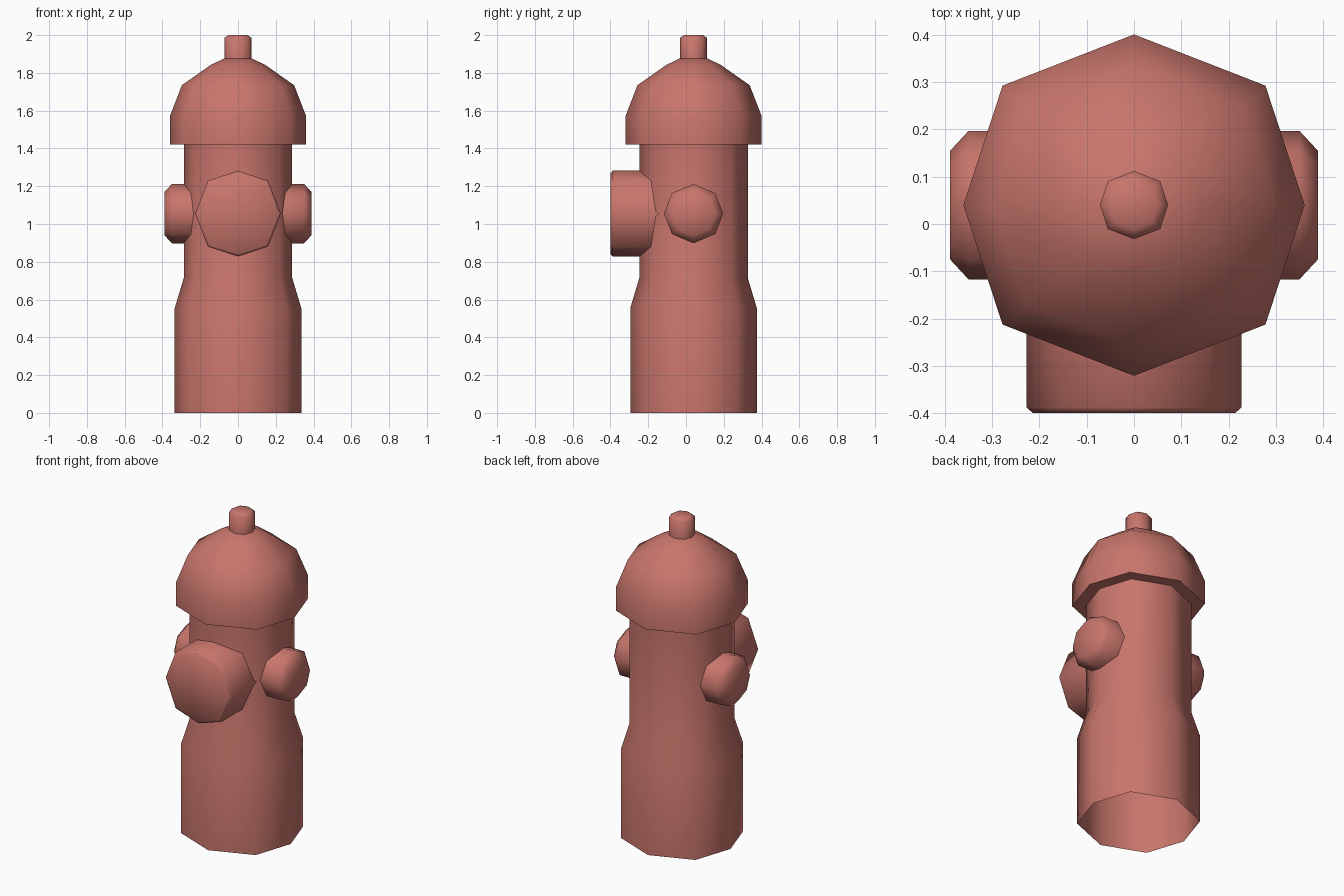
import bpy, bmesh, math
from mathutils import Vector

if "Cube" in bpy.data.objects:
    bpy.data.objects.remove(bpy.data.objects["Cube"])

red = bpy.data.materials.new("hydrant_red")
red.diffuse_color = (0.58, 0.18, 0.15, 1)
red.use_nodes = True
red.node_tree.nodes["Principled BSDF"].inputs["Base Color"].default_value = red.diffuse_color


def octagon(u, v):
    """Unit eight-sided ring whose diagonal corners sit at (u, v)."""
    return [(1, 0), (u, v), (0, 1), (-u, v), (-1, 0), (-u, -v), (0, -1), (u, -v)]


def lathe(name, profile, ring, origin, a, b, axis):
    """Sweep the ring through (radius, distance) stations; the far end is capped."""
    o, a, b, axis = (Vector(p) for p in (origin, a, b, axis))
    bm = bmesh.new()
    loops = [[bm.verts.new(o + axis * d + (a * p + b * q) * r) for p, q in ring]
             for r, d in profile]
    for lo, hi in zip(loops, loops[1:]):
        for i in range(8):
            j = (i + 1) % 8
            bm.faces.new((lo[i], lo[j], hi[j], hi[i]))
    if a.cross(b).dot(axis) < 0:
        bmesh.ops.reverse_faces(bm, faces=bm.faces[:])
    bm.normal_update()
    # end cap, wound to face along the axis
    if name != "body":
        cap = bm.faces.new(loops[-1])
        cap.normal_update()
        if cap.normal.dot(axis) < 0:
            cap.normal_flip()
    me = bpy.data.meshes.new(name)
    bm.to_mesh(me)
    bm.free()
    me.shade_smooth()
    me.set_sharp_from_angle(angle=math.radians(55))
    me.materials.append(red)
    ob = bpy.data.objects.new(name, me)
    bpy.context.collection.objects.link(ob)
    return ob


X, Y, Z = (1, 0, 0), (0, 1, 0), (0, 0, 1)
upright = octagon(0.77, 0.70)
centre = (0, 0.04, 0)

# Barrel with wider foot, open underneath
lathe("body", [(0.335, 0), (0.335, 0.555), (0.287, 0.715), (0.287, 1.42)],
      upright, centre, X, Y, Z)

# Domed cap with overhanging rim
lathe("bonnet", [(0.287, 1.42), (0.361, 1.42), (0.361, 1.57), (0.297, 1.735),
                 (0.143, 1.843), (0.072, 1.877)], upright, centre, X, Y, Z)

# Operating nut on top
lathe("top_nut", [(0.072, 1.87), (0.072, 1.985), (0.05, 2.0)],
      upright, centre, X, Y, Z)

# Large front outlet
lathe("front_outlet", [(0.227, 0.14), (0.227, 0.388), (0.214, 0.4)],
      octagon(0.70, 0.77), (0, 0, 1.055), X, Z, (0, -1, 0))

# Small outlets on both sides
for side, s in (("right", 1), ("left", -1)):
    lathe(side + "_outlet", [(0.157, 0.22), (0.157, 0.35), (0.115, 0.389)],
          octagon(0.73, 0.69), (0, 0.04, 1.055), Y, Z, (s, 0, 0))
